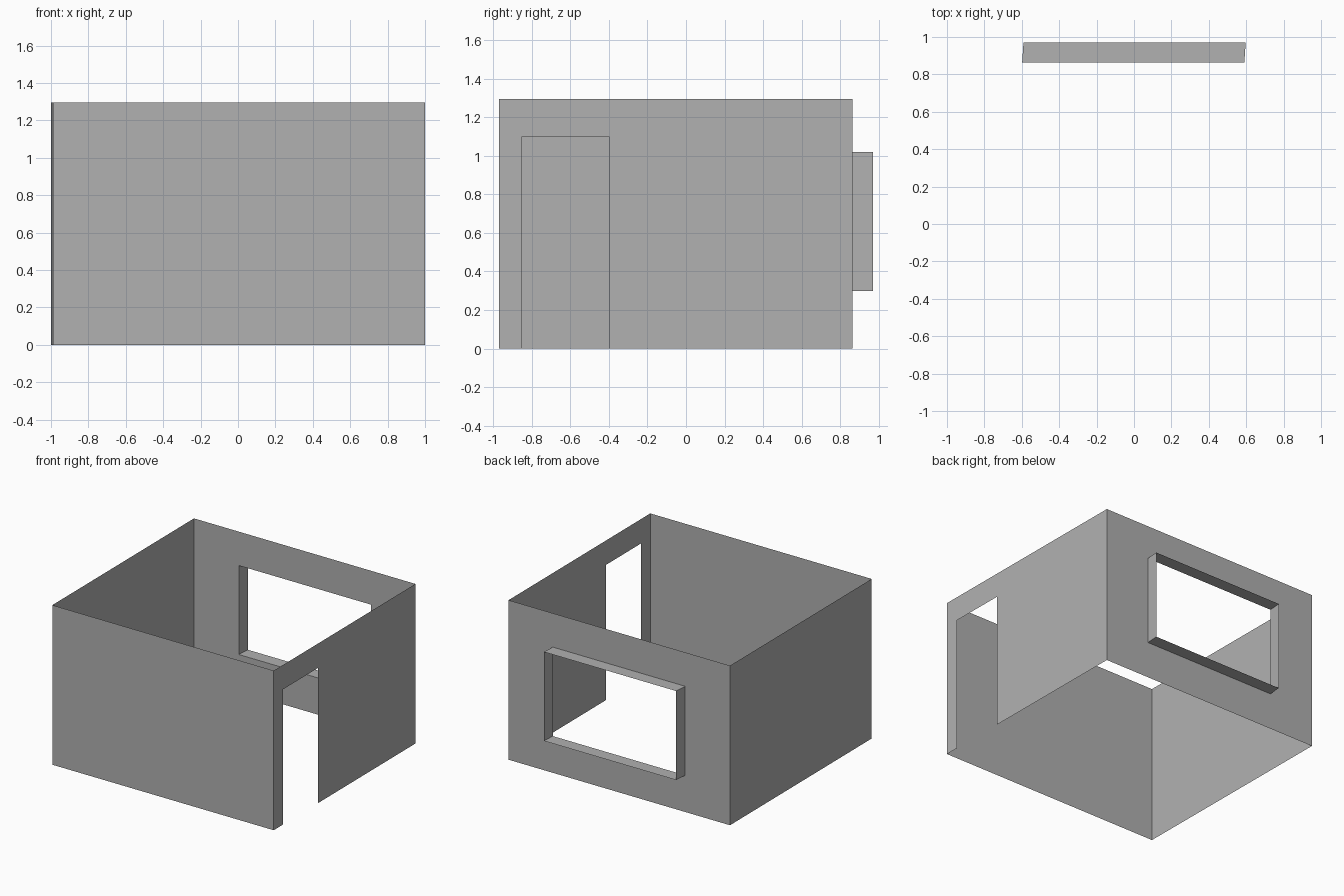
import bpy, bmesh
from mathutils import Vector

if "Cube" in bpy.data.objects:
    bpy.data.objects.remove(bpy.data.objects["Cube"])

H = 1.295                                   # wall height
FL, FR = (-0.988, -0.97), (1.0, -0.97)      # front corners in plan
BL, BR = (-1.0, 0.864), (0.988, 0.864)      # back corners in plan

grey = bpy.data.materials.new("dark_grey")
grey.diffuse_color = (0.44, 0.44, 0.44, 1)
grey.use_nodes = True
grey.node_tree.nodes["Principled BSDF"].inputs["Base Color"].default_value = grey.diffuse_color


def finish(name, bm):
    bmesh.ops.remove_doubles(bm, verts=bm.verts, dist=1e-5)
    mesh = bpy.data.meshes.new(name)
    bm.to_mesh(mesh)
    bm.free()
    mesh.materials.append(grey)
    bpy.context.collection.objects.link(bpy.data.objects.new(name, mesh))


def wall(name, a, b, opening=None):
    """Thin upright sheet from a to b; opening = (start, end, bottom, top)."""
    a, b = Vector((*a, 0)), Vector((*b, 0))
    u0, u1, z0, z1 = opening or (0, 1, 0, H)
    us, zs = sorted({0, u0, u1, 1}), sorted({0, z0, z1, H})
    bm = bmesh.new()
    for l, r in zip(us, us[1:]):
        for d, t in zip(zs, zs[1:]):
            if opening and (l, r, d, t) == opening:
                continue
            bm.faces.new([bm.verts.new(a.lerp(b, u) + Vector((0, 0, z)))
                          for u, z in ((l, d), (r, d), (r, t), (l, t))])
    finish(name, bm)


# Plain walls
wall("front_wall", FL, FR)
wall("left_wall", BL, FL)

# Right wall with doorway
ry = lambda y: (y - FR[1]) / (BR[1] - FR[1])
wall("right_wall", FR, BR, (ry(-0.853), ry(-0.397), 0, 1.097))

# Back wall with window
WX0, WX1, WZ0, WZ1 = -0.598, 0.59, 0.298, 1.02
bx = lambda x: (BR[0] - x) / (BR[0] - BL[0])
wall("back_wall", BR, BL, (bx(WX1), bx(WX0), WZ0, WZ1))

# Window surround: open sleeve pushed out of the back wall
bm = bmesh.new()
ring = [(WX0, WZ0), (WX1, WZ0), (WX1, WZ1), (WX0, WZ1)]
inner = [bm.verts.new((x, BL[1], z)) for x, z in ring]
outer = [bm.verts.new((x + 0.007, 0.97, z)) for x, z in ring]
for i in range(4):
    j = (i + 1) % 4
    bm.faces.new((inner[i], inner[j], outer[j], outer[i]))
bmesh.ops.recalc_face_normals(bm, faces=bm.faces)
finish("window_surround", bm)
